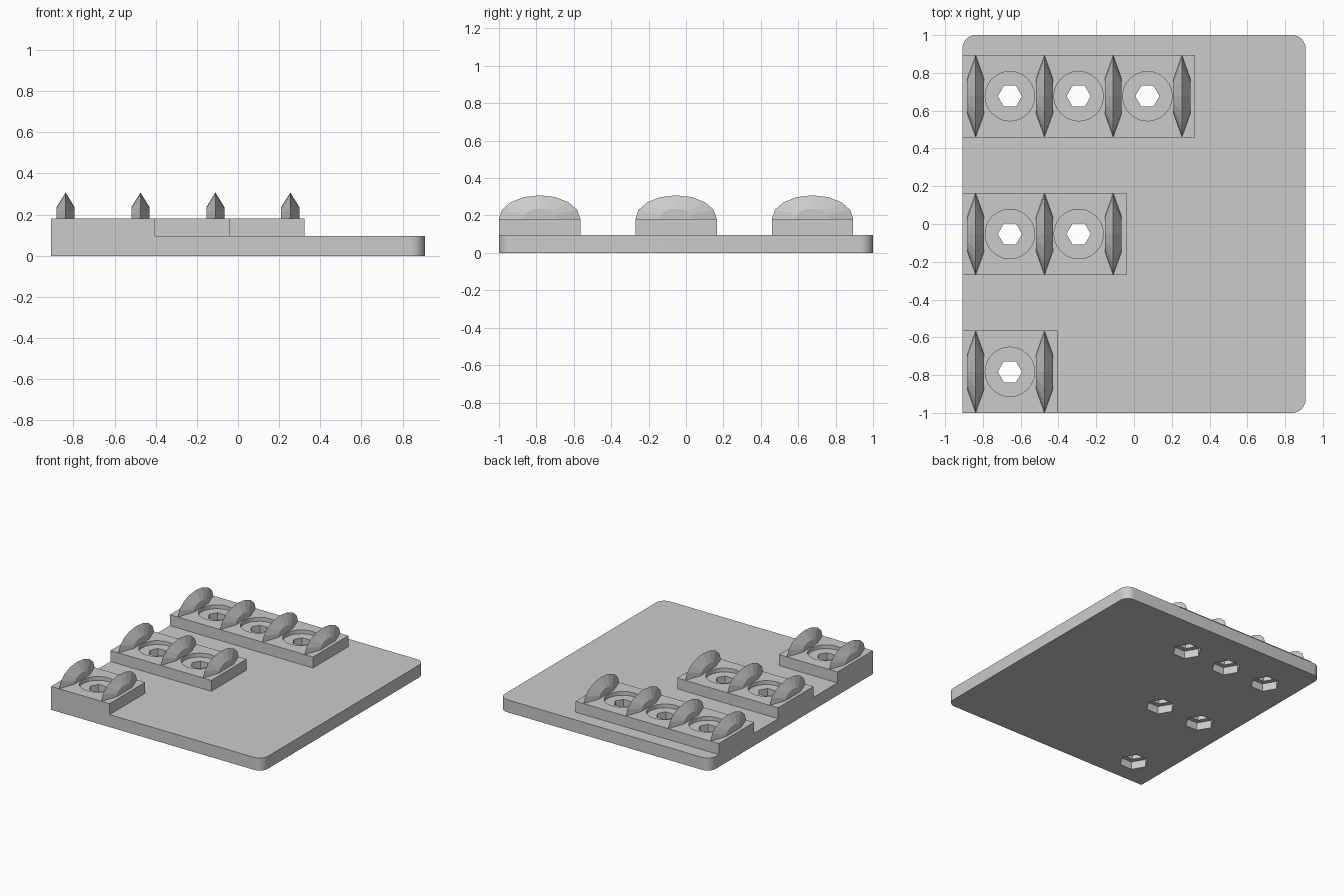
import bpy, bmesh
from math import sin, cos, pi, radians

if "Cube" in bpy.data.objects:
    bpy.data.objects.remove(bpy.data.objects["Cube"], do_unlink=True)

grey = bpy.data.materials.new("plain_grey")
grey.use_nodes = True
grey.diffuse_color = (0.6, 0.6, 0.6, 1)
grey.node_tree.nodes["Principled BSDF"].inputs["Base Color"].default_value = (0.6, 0.6, 0.6, 1)

PLATE_TOP, BLOCK_TOP, FIN_TOP = 0.097, 0.182, 0.308
LEFT, RIGHT, HALF_Y = -0.908, 0.908, 1.0
PITCH = 0.364                      # spacing of fins and holes
FIN_X, HOLE_X = -0.838, -0.657     # first fin and first hole
BLOCK_HALF = 0.2175
ROWS = [(-0.7825, 1), (-0.053, 2), (0.6765, 3)]   # row centre y, hole count


def make_object(name, bm):
    bmesh.ops.recalc_face_normals(bm, faces=bm.faces)
    mesh = bpy.data.meshes.new(name)
    bm.to_mesh(mesh)
    bm.free()
    mesh.materials.append(grey)
    obj = bpy.data.objects.new(name, mesh)
    bpy.context.collection.objects.link(obj)
    return obj


def add_prism(bm, outline, z0, z1):
    low = [bm.verts.new((x, y, z0)) for x, y in outline]
    high = [bm.verts.new((x, y, z1)) for x, y in outline]
    bm.faces.new(low[::-1])
    bm.faces.new(high)
    for i in range(len(low)):
        j = (i + 1) % len(low)
        bm.faces.new((low[i], low[j], high[j], high[i]))


def ring(cx, cy, radius, sides):
    return [(cx + radius * cos(2 * pi * i / sides), cy + radius * sin(2 * pi * i / sides))
            for i in range(sides)]


def apply_boolean(target, cutter, operation):
    cutter.hide_render = True
    mod = target.modifiers.new("join", 'BOOLEAN')
    mod.operation, mod.object, mod.solver = operation, cutter, 'EXACT'
    bpy.context.view_layer.objects.active = target
    bpy.ops.object.modifier_apply(modifier=mod.name)
    bpy.data.objects.remove(cutter, do_unlink=True)


# Base plate: three rounded corners, the front corner beside the short row is square
R = 0.07
outline = [(LEFT, -HALF_Y)]
for cx, cy, start in ((RIGHT - R, -HALF_Y + R, -90), (RIGHT - R, HALF_Y - R, 0),
                      (LEFT + R, HALF_Y - R, 90)):
    for i in range(9):
        a = radians(start + i * 90 / 8)
        outline.append((cx + R * cos(a), cy + R * sin(a)))
bm = bmesh.new()
add_prism(bm, outline, 0, PLATE_TOP)
base = make_object("base_plate", bm)

# Raised blocks, one per row, merged into the plate
bm = bmesh.new()
for cy, count in ROWS:
    x1 = FIN_X + PITCH * count + 0.07
    y0, y1 = cy - BLOCK_HALF, cy + BLOCK_HALF
    add_prism(bm, [(LEFT, y0), (x1, y0), (x1, y1), (LEFT, y1)], 0.05, BLOCK_TOP)
apply_boolean(base, make_object("raised_blocks", bm), 'UNION')

# Holes: hexagonal pocket below, hexagonal through hole, round recess on top
for name, radius, sides, z0, z1 in (("pocket_cutter", 0.105, 6, -0.1, 0.06),
                                    ("hole_cutter", 0.064, 6, -0.1, 0.4),
                                    ("recess_cutter", 0.131, 24, BLOCK_TOP - 0.03, 0.4)):
    bm = bmesh.new()
    for cy, count in ROWS:
        for i in range(count):
            add_prism(bm, ring(HOLE_X + PITCH * i, cy, radius, sides), z0, z1)
    apply_boolean(base, make_object(name, bm), 'DIFFERENCE')

bpy.ops.object.select_all(action='DESELECT')
base.select_set(True)
bpy.context.view_layer.objects.active = base
bpy.ops.object.shade_smooth_by_angle(angle=radians(30))


# Divider fins: half discs with a sharp rim, bevelled to a small flat on each side
def make_fin(name, cx, cy, steps=8, half_width=0.044, inner=0.43):
    bm = bmesh.new()
    height = FIN_TOP - BLOCK_TOP
    arcs = []
    for x, scale in ((-half_width, inner), (0, 1), (half_width, inner)):
        arcs.append([bm.verts.new((cx + x,
                                   cy + scale * BLOCK_HALF * cos(pi * i / steps),
                                   BLOCK_TOP + scale * height * sin(pi * i / steps)))
                     for i in range(steps + 1)])
    left, rim, right = arcs
    for a, b in ((left, rim), (rim, right)):
        for i in range(steps):
            bm.faces.new((a[i], a[i + 1], b[i + 1], b[i]))
    bm.faces.new(left)
    bm.faces.new(right)
    bm.faces.new((left[0], rim[0], right[0], right[-1], rim[-1], left[-1]))
    return make_object(name, bm)


for row, (cy, count) in zip(("front", "middle", "back"), ROWS):
    for i in range(count + 1):
        make_fin(f"{row}_fin_{i + 1}", FIN_X + PITCH * i, cy)
